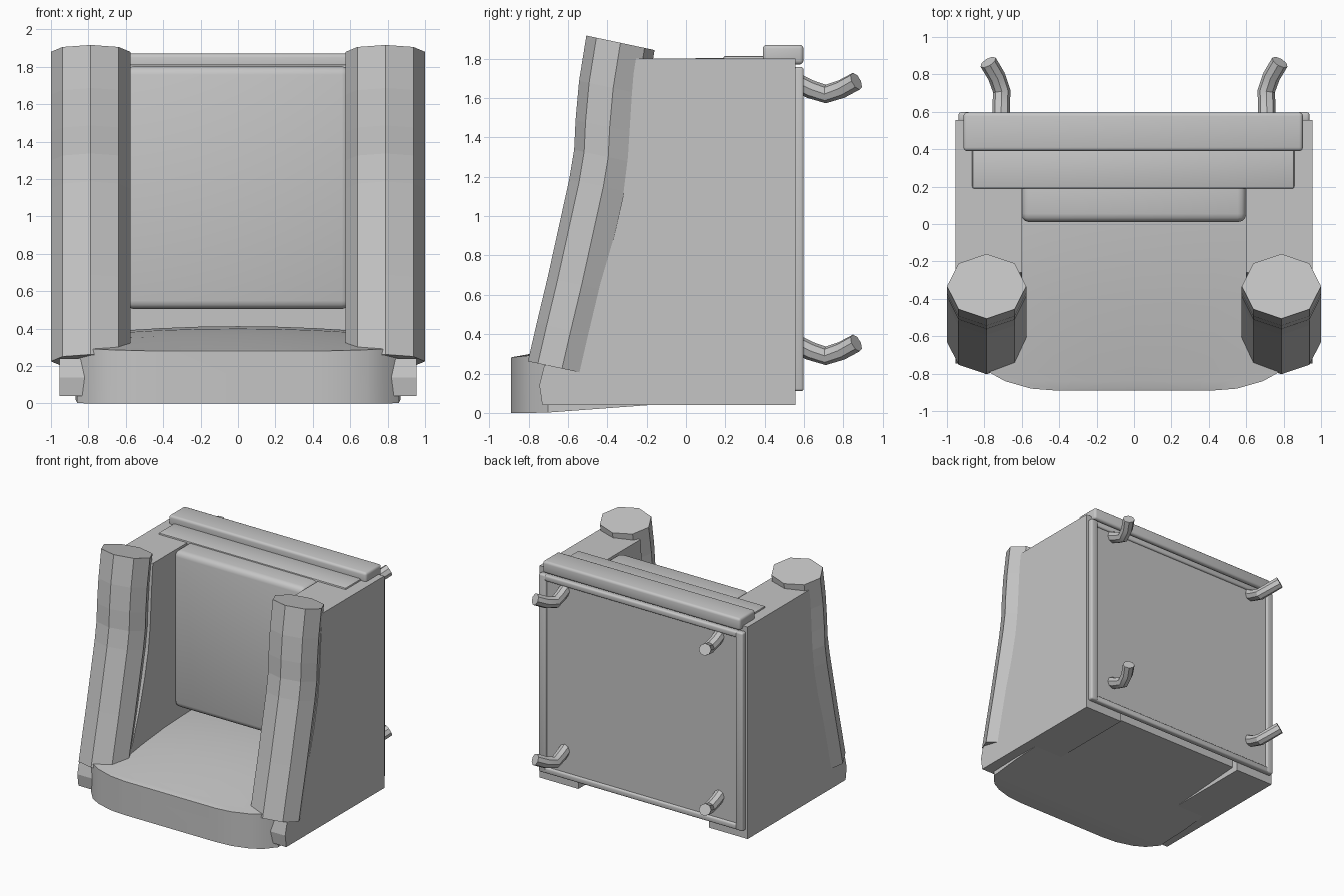
import bpy, bmesh, math
from mathutils import Vector

cube = bpy.data.objects.get("Cube")
if cube:
    bpy.data.objects.remove(cube, do_unlink=True)

grey = bpy.data.materials.new("plain_grey")
grey.use_nodes = True
colour = (0.56, 0.56, 0.56, 1)
grey.diffuse_color = colour
grey.node_tree.nodes["Principled BSDF"].inputs["Base Color"].default_value = colour


def finish(name, bm, smooth=None, recalc=True):
    if recalc:
        bmesh.ops.recalc_face_normals(bm, faces=bm.faces)
    mesh = bpy.data.meshes.new(name)
    bm.to_mesh(mesh)
    bm.free()
    mesh.materials.append(grey)
    obj = bpy.data.objects.new(name, mesh)
    bpy.context.collection.objects.link(obj)
    if smooth:
        bpy.ops.object.select_all(action="DESELECT")
        obj.select_set(True)
        bpy.context.view_layer.objects.active = obj
        bpy.ops.object.shade_smooth_by_angle(angle=math.radians(smooth))
    return obj


def box(name, low, high, bevel, segments=3):
    bm = bmesh.new()
    bmesh.ops.create_cube(bm, size=1)
    for v in bm.verts:
        v.co = [(a + b) / 2 + c * (b - a) for a, b, c in zip(low, high, v.co)]
    bmesh.ops.bevel(bm, geom=bm.edges[:], offset=bevel, segments=segments,
                    profile=0.5, affect="EDGES")
    return finish(name, bm, 35)


def loft(name, rings, smooth=None):
    bm = bmesh.new()
    loops = [[bm.verts.new(p) for p in ring] for ring in rings]
    n = len(loops[0])
    for a, b in zip(loops, loops[1:]):
        for i in range(n):
            j = (i + 1) % n
            bm.faces.new((a[i], a[j], b[j], b[i]))
    bm.faces.new(loops[0])
    bm.faces.new(loops[-1])
    return finish(name, bm, smooth)


def side_panel(name, side):
    profile = [(0.555, 0.04), (0.555, 1.8), (-0.26, 1.8), (-0.275, 1.62),
               (-0.295, 1.3), (-0.32, 1.1), (-0.37, 0.88), (-0.44, 0.64),
               (-0.52, 0.42), (-0.6, 0.25), (-0.72, 0.24), (-0.745, 0.14), (-0.73, 0.04)]
    return loft(name, [[(side * x, y, z) for y, z in profile] for x in (0.6, 0.955)])


def arm(name, side):
    # eight-sided post following a gentle S curve
    path = [(-0.333, 1.88), (-0.37, 1.65), (-0.388, 1.45), (-0.395, 1.3), (-0.42, 1.15),
            (-0.475, 0.9), (-0.53, 0.65), (-0.585, 0.42), (-0.63, 0.225)]
    tilt = math.radians(12)
    rings = []
    for y, z in path:
        ring = []
        for i in range(8):
            a = math.tau * i / 8
            d = 0.177 * math.sin(a)
            ring.append((side * (0.788 + 0.212 * math.cos(a)),
                         y + d * math.cos(tilt), z - d * math.sin(tilt)))
        rings.append(ring)
    return loft(name, rings)


def hook(name, side, z0):
    path = [Vector((side * x, y, z0 + z)) for x, y, z in (
        (0.71, 0.55, 0.04), (0.71, 0.63, 0.0), (0.707, 0.71, -0.025),
        (0.735, 0.79, 0.0), (0.78, 0.865, 0.04))]
    rings = []
    for i, p in enumerate(path):
        t = (path[min(i + 1, 4)] - path[max(i - 1, 0)]).normalized()
        u = t.cross(Vector((0, 0, 1))).normalized()
        w = u.cross(t)
        rings.append([p + 0.047 * (u * math.cos(math.tau * k / 8) + w * math.sin(math.tau * k / 8))
                      for k in range(8)])
    return loft(name, rings, 30)


# Sides, arms and rear hooks
for side, label in ((1, "left"), (-1, "right")):
    side_panel(label + "_side_panel", side)
    arm(label + "_arm", side)
    hook(label + "_upper_hook", side, 1.645)
    hook(label + "_lower_hook", side, 0.315)

# Seat with bowed front and crowned top: y, half width, bottom, top, crown
sections = [(-0.89, 0.42, 0, 0.28, 0), (-0.88, 0.55, 0, 0.283, 0.001),
            (-0.84, 0.69, 0, 0.287, 0.004), (-0.79, 0.78, 0, 0.292, 0.008),
            (-0.7, 0.86, 0.002, 0.302, 0.015), (-0.4, 0.87, 0.024, 0.335, 0.03),
            (-0.1, 0.86, 0.046, 0.36, 0.04), (0.2, 0.84, 0.068, 0.37, 0.043),
            (0.5, 0.83, 0.09, 0.365, 0.043)]
rings = []
for y, half, bottom, top, crown in sections:
    ring = [(-half, y, bottom), (half, y, bottom)]
    for i in range(9):
        t = 1 - i / 4
        ring.append((half * t, y, top + crown * (1 - t * t)))
    rings.append(ring)
loft("seat", rings, 35)

# Backrest and top rails
box("backrest_cushion", (-0.603, 0.01, 0.505), (0.6, 0.3, 1.803), 0.045)
box("top_ledge", (-0.865, 0.19, 1.74), (0.857, 0.42, 1.813), 0.01, 2)
box("top_rail", (-0.912, 0.39, 1.77), (0.903, 0.597, 1.87), 0.02)

# Rear panel, facing backwards, inside a rounded frame
bm = bmesh.new()
corners = [(0.92, 0.13), (-0.92, 0.13), (-0.92, 1.74), (0.92, 1.74)]
bm.faces.new([bm.verts.new((x, 0.58, z)) for x, z in corners])
bm.normal_update()
if bm.faces[:][0].normal.y < 0:
    bmesh.ops.reverse_faces(bm, faces=bm.faces[:])
finish("rear_panel", bm, recalc=False)
for side, label in ((1, "left"), (-1, "right")):
    x = side * 0.905
    box(label + "_frame_strip", (x - 0.033, 0.545, 0.11), (x + 0.033, 0.598, 1.757), 0.014)
for z, label in ((0.135, "lower"), (1.73, "upper")):
    box(label + "_frame_strip", (-0.9, 0.545, z - 0.025), (0.9, 0.596, z + 0.025), 0.014)
